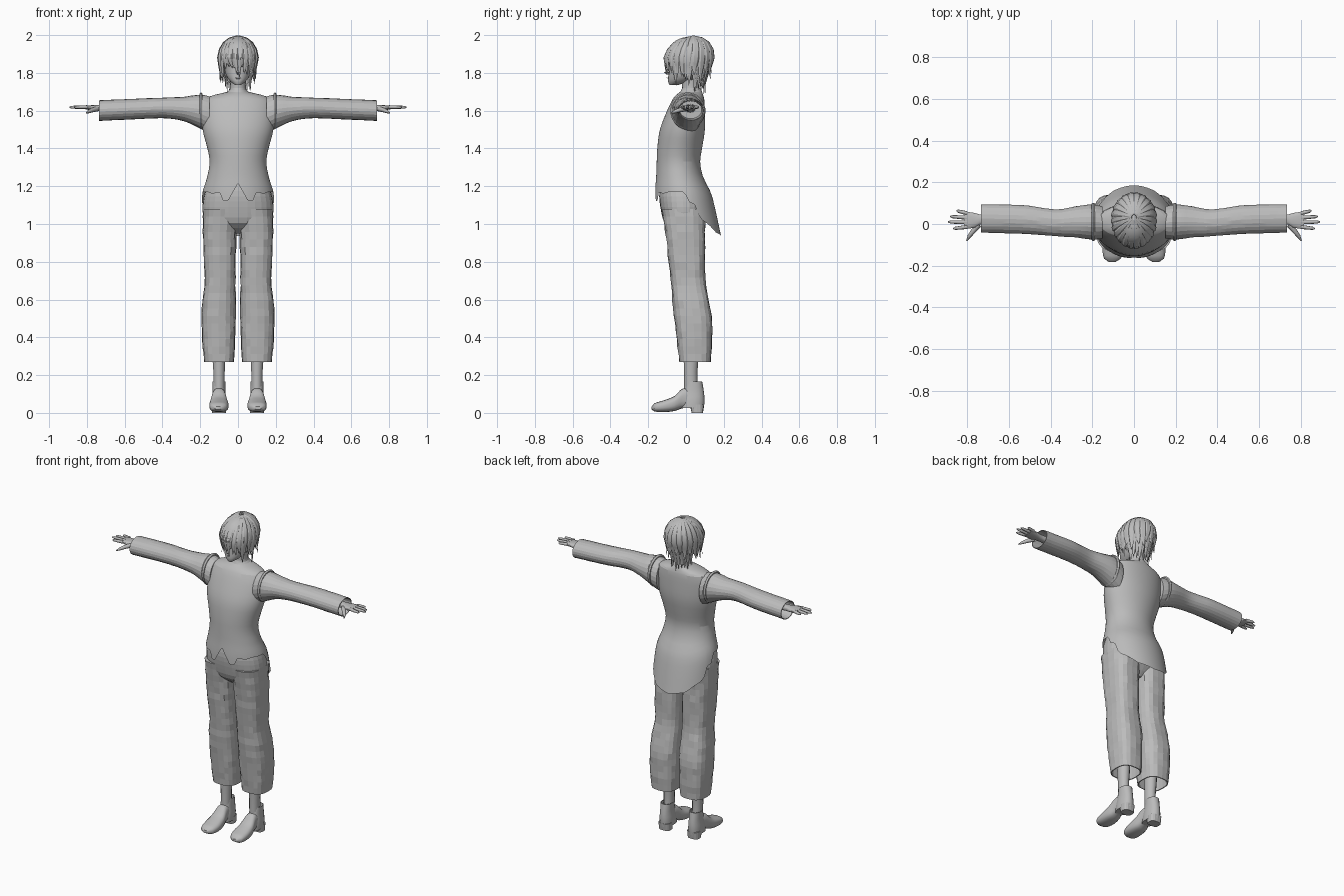
import bpy, bmesh, math, random
from mathutils import Vector

if "Cube" in bpy.data.objects:
    bpy.data.objects.remove(bpy.data.objects["Cube"])

random.seed(4)


def material(name, v):
    m = bpy.data.materials.new(name)
    m.diffuse_color = (v, v, v, 1)
    m.use_nodes = True
    m.node_tree.nodes["Principled BSDF"].inputs["Base Color"].default_value = m.diffuse_color
    return m


GREY = material("plain grey", 0.5)


def finish(name, bm, mirror=False, smooth=None):
    bmesh.ops.recalc_face_normals(bm, faces=bm.faces)
    me = bpy.data.meshes.new(name)
    bm.to_mesh(me)
    bm.free()
    me.materials.append(GREY)
    ob = bpy.data.objects.new(name, me)
    bpy.context.collection.objects.link(ob)
    if smooth:
        bpy.ops.object.select_all(action='DESELECT')
        ob.select_set(True)
        bpy.context.view_layer.objects.active = ob
        bpy.ops.object.shade_smooth_by_angle(angle=math.radians(smooth))
    if mirror:
        ob.modifiers.new("mirror", 'MIRROR').use_mirror_merge = False
    return ob


def skin(bm, rows, caps=(True, True)):
    """Bridge closed rings of points into a tube."""
    vs = [[bm.verts.new(p) for p in r] for r in rows]
    n = len(vs[0])
    for a, b in zip(vs, vs[1:]):
        for i in range(n):
            j = (i + 1) % n
            bm.faces.new((a[i], a[j], b[j], b[i]))
    if caps[0]:
        bm.faces.new(vs[0][::-1])
    if caps[1]:
        bm.faces.new(vs[-1])


def interp(keys, t):
    """Smooth interpolation of key rows (t, values...)."""
    k = sorted(keys)
    t = min(max(t, k[0][0]), k[-1][0])
    i = next(i for i in range(len(k) - 1) if t <= k[i + 1][0])

    def slope(j, c):
        a, b = k[max(j - 1, 0)], k[min(j + 1, len(k) - 1)]
        return (b[c] - a[c]) / (b[0] - a[0])
    h = k[i + 1][0] - k[i][0]
    u = (t - k[i][0]) / h
    return [(2*u**3 - 3*u*u + 1) * k[i][c] + (u**3 - 2*u*u + u) * h * slope(i, c)
            + (3*u*u - 2*u**3) * k[i + 1][c] + (u**3 - u*u) * h * slope(i + 1, c)
            for c in range(1, len(k[0]))]


def oval(axis, t, box, n, power=2.0, scale=1.0):
    """Rounded section with bounds a0,a1,b0,b1, starting at the -b side."""
    a0, a1, b0, b1 = box
    pts = []
    for i in range(n):
        g = 2 * math.pi * i / n
        s, c = math.sin(g), -math.cos(g)
        a = (a0 + a1) / 2 + (a1 - a0) / 2 * scale * math.copysign(abs(s) ** (2 / power), s)
        b = (b0 + b1) / 2 + (b1 - b0) / 2 * scale * math.copysign(abs(c) ** (2 / power), c)
        pts.append(Vector({'x': (t, a, b), 'y': (a, t, b), 'z': (a, b, t)}[axis]))
    return pts


def loft(name, axis, keys, steps, n=20, power=2.0, mirror=False, smooth=None,
         caps=(True, True), lining=0, wrinkle=0):
    t0, t1 = keys[0][0], keys[-1][0]
    rows = []
    for i in range(steps + 1):
        t = t0 + (t1 - t0) * i / steps
        row = oval(axis, t, interp(keys, t), n, power)
        if wrinkle:
            c = sum(row, Vector()) / n
            w = wrinkle * (1 if 0 < i < steps else 0.2)
            row = [c + (p - c) * (1 + random.uniform(-w, w)) for p in row]
        rows.append(row)
    if lining:  # folded-in open end
        rows.append(oval(axis, t1, interp(keys, t1), n, power, 0.93))
        rows.append(oval(axis, t1 + lining, interp(keys, t1 + lining), n, power, 0.85))
    bm = bmesh.new()
    skin(bm, rows, caps)
    return finish(name, bm, mirror, smooth)


# Top with ragged hem and long rounded tail
TOP = [(1.72, .042, -.02, .075), (1.70, .055, -.03, .085), (1.685, .12, -.05, .09),
       (1.665, .17, -.068, .096), (1.6, .188, -.10, .10), (1.5, .187, -.138, .10),
       (1.4, .162, -.152, .085), (1.33, .15, -.155, .075), (1.25, .163, -.158, .09),
       (1.17, .187, -.164, .13), (1.1, .195, -.165, .15), (.93, .20, -.165, .187)]
HEM = [(0, 1.215), (9, 1.165), (16, 1.12), (24, 1.12), (31, 1.17), (45, 1.16), (60, 1.17),
       (94, 1.17), (97, 1.12), (112, 1.10), (116, 1.03), (132, 1.0), (150, .955), (180, .935)]


def hem(deg):
    for (a, za), (b, zb) in zip(HEM, HEM[1:]):
        if deg <= b:
            return za + (zb - za) * (deg - a) / (b - a)


N = 72
levels = [1.72, 1.71, 1.70, 1.692, 1.685, 1.675, 1.665, 1.64] + [1.61 - .031 * i for i in range(11)]
rows = []
for r in range(len(levels) + 9):
    row = []
    for i in range(N):
        deg = abs((360 * i / N + 180) % 360 - 180)
        if r < len(levels):
            z = levels[r]
        else:
            z = 1.3 + (hem(deg) - 1.3) * (r - len(levels) + 1) / 9
        w, y0, y1 = interp(TOP, z)
        g = 2 * math.pi * i / N
        row.append((w * math.sin(g), (y0 + y1) / 2 - (y1 - y0) / 2 * math.cos(g), z))
    rows.append(row)
bm = bmesh.new()
skin(bm, rows, (False, False))
finish("tunic_with_tail", bm, smooth=12)

# Sleeves and shoulder seams
SLEEVE = [(.15, -.07, .085, 1.48, 1.675), (.2, -.075, .095, 1.505, 1.685), (.28, -.065, .085, 1.542, 1.674),
          (.36, -.06, .07, 1.558, 1.67), (.42, -.055, .075, 1.56, 1.668),
          (.52, -.048, .09, 1.556, 1.664), (.735, -.042, .095, 1.546, 1.655)]
loft("sleeve", 'x', SLEEVE, 18, 22, mirror=True, smooth=12, lining=-.08, wrinkle=.008)
loft("shoulder_seam", 'x', [(.187, -.08, .1, 1.502, 1.688), (.196, -.083, .103, 1.502, 1.697),
                            (.205, -.076, .098, 1.508, 1.69)], 2, 22, mirror=True)

# Hands: palm, four fingers, thumb
loft("palm", 'x', [(.64, -.005, .05, 1.59, 1.635), (.73, 0, .045, 1.597, 1.63), (.77, -.02, .055, 1.601, 1.629),
                   (.815, -.022, .06, 1.609, 1.627)], 7, 14, 2.6, mirror=True, smooth=40)


def tube(bm, pts, radii, n=8, flat=1.0, side=None):
    """Tapered tube along points; side sets the wide direction."""
    rows = []
    for i, p in enumerate(pts):
        d = (pts[min(i + 1, len(pts) - 1)] - pts[max(i - 1, 0)]).normalized()
        u = (side or Vector((0, 0, 1))).copy()
        u = (u - d * u.dot(d)).normalized()
        v = d.cross(u)
        rows.append([p + radii[i] * (u * math.cos(2*math.pi*k/n) + v * flat * math.sin(2*math.pi*k/n))
                     for k in range(n)])
    skin(bm, rows)


bm = bmesh.new()
for y0, y1, tip in ((-.014, -.022, .868), (.008, .010, .893), (.03, .036, .882), (.051, .064, .852)):
    a, b = Vector((.80, y0, 1.619)), Vector((tip, y1, 1.618))
    tube(bm, [a, a.lerp(b, .45), a.lerp(b, .85), b], [.0098, .009, .0075, .003])
tube(bm, [Vector(p) for p in ((.745, -.003, 1.61), (.772, -.035, 1.603), (.79, -.058, 1.595), (.803, -.08, 1.588))],
     [.014, .012, .009, .003])
finish("fingers", bm, True, 50)

# Trousers: hips and two legs, wrinkled around the knee
loft("trouser_hips", 'z', [(1.23, -.15, .15, -.13, .08), (1.15, -.18, .18, -.142, .105), (1.05, -.185, .185, -.128, .105),
                           (1.0, -.15, .15, -.11, .09), (.95, -.03, .03, -.05, .05)], 10, 28, 2.3)
LEG = [(1.08, .0, .184, -.13, .105), (.95, .008, .186, -.108, .102), (.8, .012, .182, -.092, .102),
       (.68, .014, .178, -.078, .105), (.6, .012, .188, -.072, .122), (.5, .012, .194, -.062, .138),
       (.4, .014, .19, -.05, .138), (.27, .022, .18, -.036, .132)]
loft("trouser_leg", 'z', LEG, 20, 20, 2.7, mirror=True, lining=.1, wrinkle=.03)

# Ankles
loft("ankle", 'z', [(.45, .065, .14, -.02, .075), (.27, .067, .135, -.012, .065), (.2, .07, .13, -.01, .06),
                    (.1, .07, .13, -.01, .065)], 6, 14, mirror=True, smooth=40)

# Shoes: vamp, heel counter, sole heel
loft("shoe_vamp", 'y', [(-.182, .088, .122, .018, .034), (-.168, .064, .143, .008, .05), (-.12, .05, .152, .004, .066),
                        (-.06, .054, .148, .01, .09), (-.02, .064, .138, .024, .128), (.03, .07, .132, .03, .13)],
     14, 18, 2.6, mirror=True, smooth=35)
loft("shoe_counter", 'z', [(.025, .062, .14, -.03, .095), (.07, .062, .14, -.025, .098), (.11, .066, .136, -.014, .095),
                           (.165, .066, .136, .0, .086)], 7, 18, 2.2, mirror=True, smooth=35, lining=-.03)
loft("shoe_heel", 'z', [(.045, .062, .14, .02, .096), (0.0, .064, .138, .03, .09)], 1, 16, 3.0, mirror=True)

# Neck and head
loft("neck", 'z', [(1.66, -.055, .055, -.03, .085), (1.72, -.042, .042, -.02, .07), (1.82, -.045, .045, -.03, .08)],
     6, 18, smooth=40)
loft("head", 'z', [(1.735, -.014, .014, -.087, -.045), (1.75, -.036, .036, -.094, .0), (1.78, -.06, .06, -.094, .06),
                   (1.83, -.074, .074, -.092, .1), (1.89, -.082, .082, -.097, .12), (1.95, -.07, .07, -.07, .1),
                   (1.98, -.025, .025, -.02, .05)], 18, 26, 2.2, smooth=40)
bm = bmesh.new()
tube(bm, [Vector(p) for p in ((0, -.088, 1.85), (0, -.097, 1.82), (0, -.106, 1.803), (0, -.092, 1.795))],
     [.004, .007, .010, .006], 8)
finish("nose", bm, smooth=60)
bm = bmesh.new()
tube(bm, [Vector((x, -.094 + abs(x) * .2, 1.772)) for x in (-.019, -.008, 0, .008, .019)],
     [.001, .004, .0045, .004, .001], 6)
finish("lips", bm, smooth=60)
bm = bmesh.new()
tube(bm, [Vector((x, -.094 + (x - .015) * .3, z)) for x, z in
          ((.014, 1.833), (.025, 1.841), (.038, 1.84), (.05, 1.832))], [.001, .003, .003, .001], 6)
finish("eyelids", bm, True)
loft("ear", 'z', [(1.79, .07, .083, .0, .015), (1.82, .07, .092, -.008, .028), (1.85, .07, .094, -.008, .032),
                  (1.862, .07, .085, .0, .02)], 6, 10, mirror=True, smooth=50)

# Hair: scalp shell open at the face, then overlapping tapered locks
CEN = Vector((0, .012, 1.87))


def scalp(g, ph, k=1.0):
    """Point on the hair dome; g turns from the front, ph runs down from the crown."""
    crown = Vector((0, .02 * math.cos(ph), 0))
    return CEN + crown + k * Vector((.103 * math.sin(g) * math.sin(ph), -.128 * math.cos(g) * math.sin(ph),
                                    .122 * math.cos(ph)))


bm = bmesh.new()
bmesh.ops.create_uvsphere(bm, u_segments=28, v_segments=16, radius=1)
for v in bm.verts:
    v.co = CEN + Vector((v.co.x * .098, v.co.y * .122, v.co.z * .12))
bmesh.ops.delete(bm, geom=[f for f in bm.faces if f.calc_center_median().z < 1.9
                           and f.calc_center_median().y < .02], context='FACES')
finish("hair_shell", bm, smooth=40)


def lock(bm, g, tip_z, pull, width, k, flare=0.0):
    pts = [scalp(g, math.radians(d), k) for d in (6, 25, 45, 65, 85)]
    base = pts[-1]
    drift = random.uniform(-.012, .012)
    across = Vector((math.cos(g), math.sin(g), 0))
    for u in (.35, .7, 1.0):
        f = 1 - pull * u + flare * max(0, u - .7) / .3
        p = CEN + (base - CEN) * f + across * drift * u
        p.z = base.z + (tip_z - base.z) * u
        pts.append(p)
    taper = (.3, .65, .95, 1, 1, .85, .5, .06)
    tube(bm, pts, [width * t for t in taper], 6, .38, across)


bm = bmesh.new()
for layer in range(2):
    count = 30 if layer == 0 else 22
    for i in range(count):
        g = 2 * math.pi * (i + .5 * layer) / count
        deg = abs((math.degrees(g) + 180) % 360 - 180)
        if deg < 48:      # fringe
            lock(bm, g, random.uniform(1.79, 1.84), .07, .014, .985 + .02 * layer)
        elif deg < 105:   # side locks
            lock(bm, g, random.uniform(1.73, 1.79), .17, .016, .985 + .03 * layer, .08 * layer)
        elif layer == 0:  # long nape locks
            lock(bm, g, random.uniform(1.685, 1.72), .42, .017, .985, .12)
        else:             # shorter outer back locks
            lock(bm, g, random.uniform(1.75, 1.81), .15, .02, 1.03, .1)
lock(bm, math.radians(4), 1.775, .1, .012, 1.01)
finish("hair_locks", bm, smooth=30)
